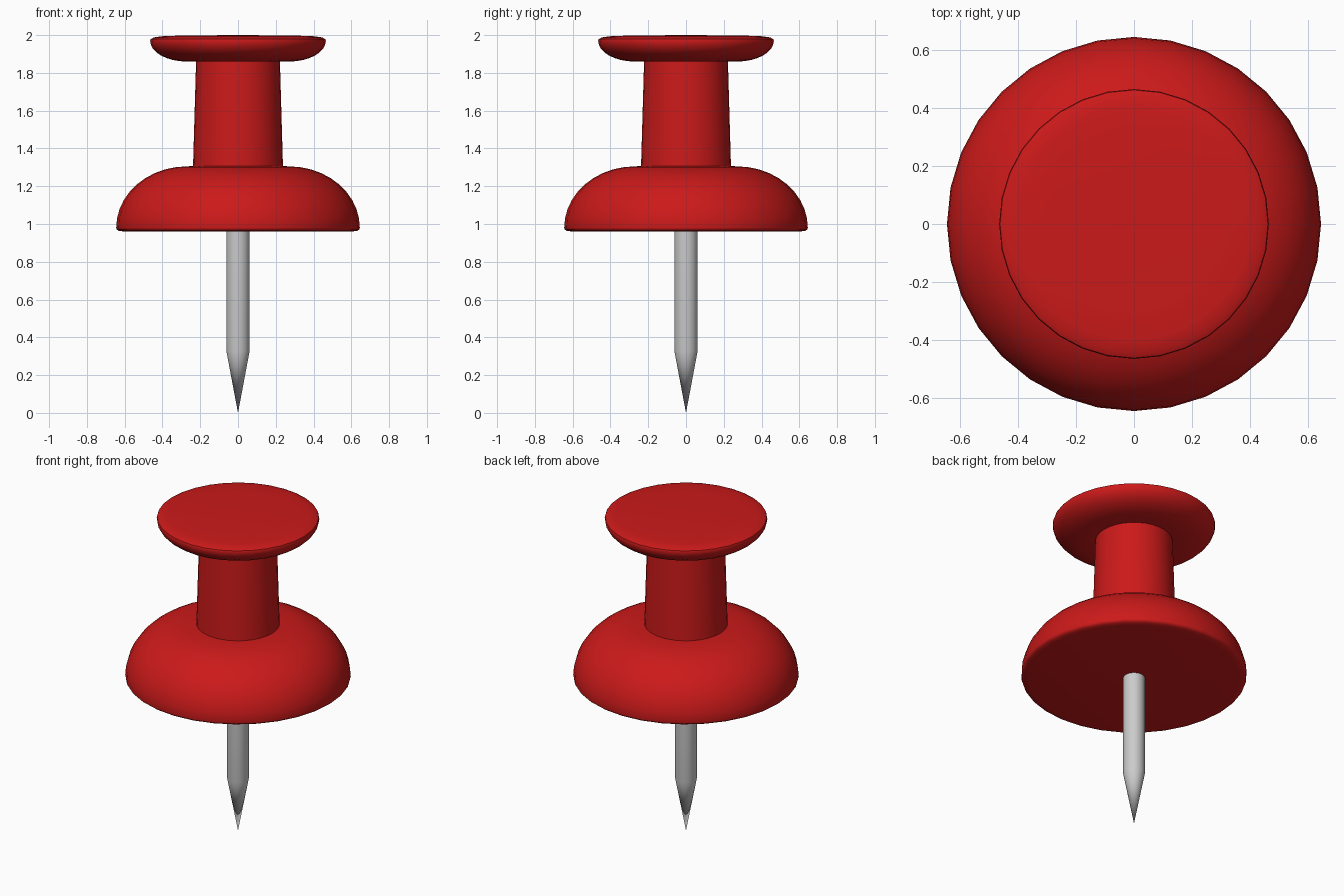
import bpy, bmesh
from math import sin, cos, pi, radians

if "Cube" in bpy.data.objects:
    bpy.data.objects.remove(bpy.data.objects["Cube"])


def material(name, color):
    mat = bpy.data.materials.new(name)
    mat.diffuse_color = color
    mat.use_nodes = True
    mat.node_tree.nodes["Principled BSDF"].inputs["Base Color"].default_value = mat.diffuse_color
    return mat


def lathe(name, profile, mat=None, sides=32):
    """Revolve a (radius, height) profile about z; radius 0 closes an end."""
    bm = bmesh.new()
    verts = [bm.verts.new((r, 0, z)) for r, z in profile]
    edges = [bm.edges.new(pair) for pair in zip(verts, verts[1:])]
    bmesh.ops.spin(bm, geom=verts + edges, cent=(0, 0, 0), axis=(0, 0, 1),
                   angle=2 * pi, steps=sides, use_duplicate=False)
    bmesh.ops.remove_doubles(bm, verts=bm.verts[:], dist=1e-4)
    bmesh.ops.recalc_face_normals(bm, faces=bm.faces[:])
    mesh = bpy.data.meshes.new(name)
    bm.to_mesh(mesh)
    bm.free()
    obj = bpy.data.objects.new(name, mesh)
    bpy.context.collection.objects.link(obj)
    if mat:
        mesh.materials.append(mat)
    bpy.ops.object.select_all(action='DESELECT')
    obj.select_set(True)
    bpy.context.view_layer.objects.active = obj
    bpy.ops.object.shade_smooth_by_angle(angle=radians(40))
    return obj


def arc(cr, cz, a, b, start, end, steps):
    """Points of an elliptical arc, angles in degrees."""
    angles = [radians(start + (end - start) * i / steps) for i in range(steps + 1)]
    return [(cr + a * cos(t), cz + b * sin(t)) for t in angles]


red = material("red_plastic", (0.6, 0.01, 0.01, 1))

# One-piece plastic handle: domed base, tapered neck, dished head
base = [(0, 0.96), (0.60, 0.96), (0.632, 0.964), (0.643, 0.972)]
dome = arc(0.27, 0.98, 0.375, 0.325, 0, 90, 10)
neck = [(0.238, 1.307), (0.222, 1.86)]
head = arc(0.27, 1.97, 0.195, 0.11, -90, 0, 8)
cap = [(0.462, 1.979), (0.445, 1.988), (0.40, 1.994), (0.30, 1.998), (0, 2.0)]
lathe("handle", base + dome + neck + head + cap, red)

# Steel pin with a conical point
lathe("pin", [(0, 0), (0.062, 0.33), (0.062, 1.0), (0, 1.0)])
